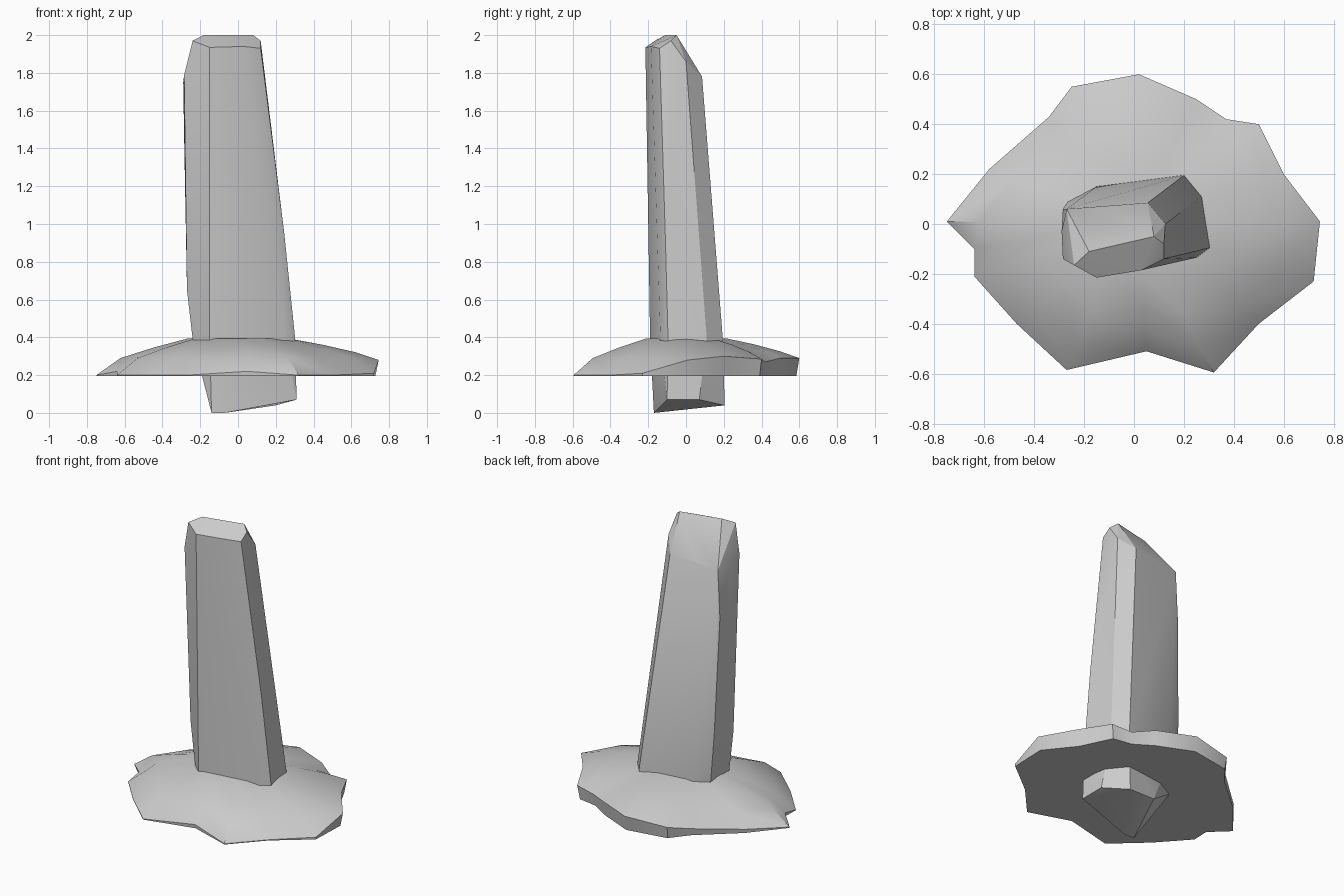
import bpy, bmesh
from math import radians

if "Cube" in bpy.data.objects:
    bpy.data.objects.remove(bpy.data.objects["Cube"])


def finish(bm, name, angle):
    bmesh.ops.recalc_face_normals(bm, faces=bm.faces)
    me = bpy.data.meshes.new(name)
    bm.to_mesh(me)
    bm.free()
    ob = bpy.data.objects.new(name, me)
    bpy.context.collection.objects.link(ob)
    bpy.ops.object.select_all(action='DESELECT')
    bpy.context.view_layer.objects.active = ob
    ob.select_set(True)
    bpy.ops.object.shade_smooth_by_angle(angle=radians(angle))


# Standing stone: convex hull around its chipped corners
corners = [
    # buried foot
    (-.14, -.17, 0), (-.07, -.17, 0), (.31, -.1, .07), (.31, .07, .07),
    (.2, .205, .04), (0, .18, .06), (-.19, .1, .2), (-.19, -.13, .2),
    # ground level
    (-.24, -.1, .39), (-.15, -.19, .39), (.25, -.135, .39), (.303, -.095, .39),
    (.27, .11, .39), (.2, .195, .39), (-.15, .15, .39), (-.24, .09, .39),
    # flanks
    (-.27, -.1, .65), (-.265, .09, .7), (.245, -.11, .95), (-.285, .06, 1.45),
    # shoulders
    (-.27, .06, 1.75), (-.12, .07, 1.77), (.055, .085, 1.78), (.125, 0, 1.86),
    (-.29, -.03, 1.75), (-.285, -.14, 1.79),
    # top ridge and front lip
    (-.18, -.11, 2), (.08, -.05, 2), (-.24, -.165, 1.97), (-.15, -.215, 1.935),
    (.03, -.185, 1.94), (.12, -.14, 1.93), (.12, -.08, 1.97),
]
bm = bmesh.new()
for c in corners:
    bm.verts.new(c)
res = bmesh.ops.convex_hull(bm, input=bm.verts)
loose = [v for v in bm.verts if not v.link_faces]
bmesh.ops.delete(bm, geom=loose, context='VERTS')
finish(bm, "standing_stone", 20)

# Earth mound: irregular rim (x, y, top height) lofted inward to the stone
rim = [
    (-.75, .01, .2), (-.58, .22, .22), (-.34, .43, .24), (-.25, .55, .27),
    (.02, .6, .29), (.25, .5, .29), (.37, .42, .27), (.5, .4, .285),
    (.6, .2, .3), (.745, .01, .28), (.72, -.23, .21), (.5, -.4, .2),
    (.32, -.595, .2), (.05, -.51, .22), (-.27, -.585, .2), (-.47, -.4, .2),
    (-.64, -.21, .2), (-.64, -.1, .22),
]
bm = bmesh.new()
bottom = [bm.verts.new((x * (1 - (z - .2) * .3), y * (1 - (z - .2) * .3), .195))
          for x, y, z in rim]
rings = [bottom, [bm.verts.new(p) for p in rim]]
for f, base, gain in ((.83, .29, .4), (.6, .345, .2), (.35, .395, 0)):
    rings.append([bm.verts.new((x * f, y * f, base + (z - .2) * gain))
                  for x, y, z in rim])
n = len(rim)
for a, b in zip(rings, rings[1:]):
    for i in range(n):
        j = (i + 1) % n
        bm.faces.new((a[i], a[j], b[j], b[i]))
bm.faces.new(rings[-1])
bm.faces.new(bottom[::-1])
finish(bm, "earth_mound", 40)
